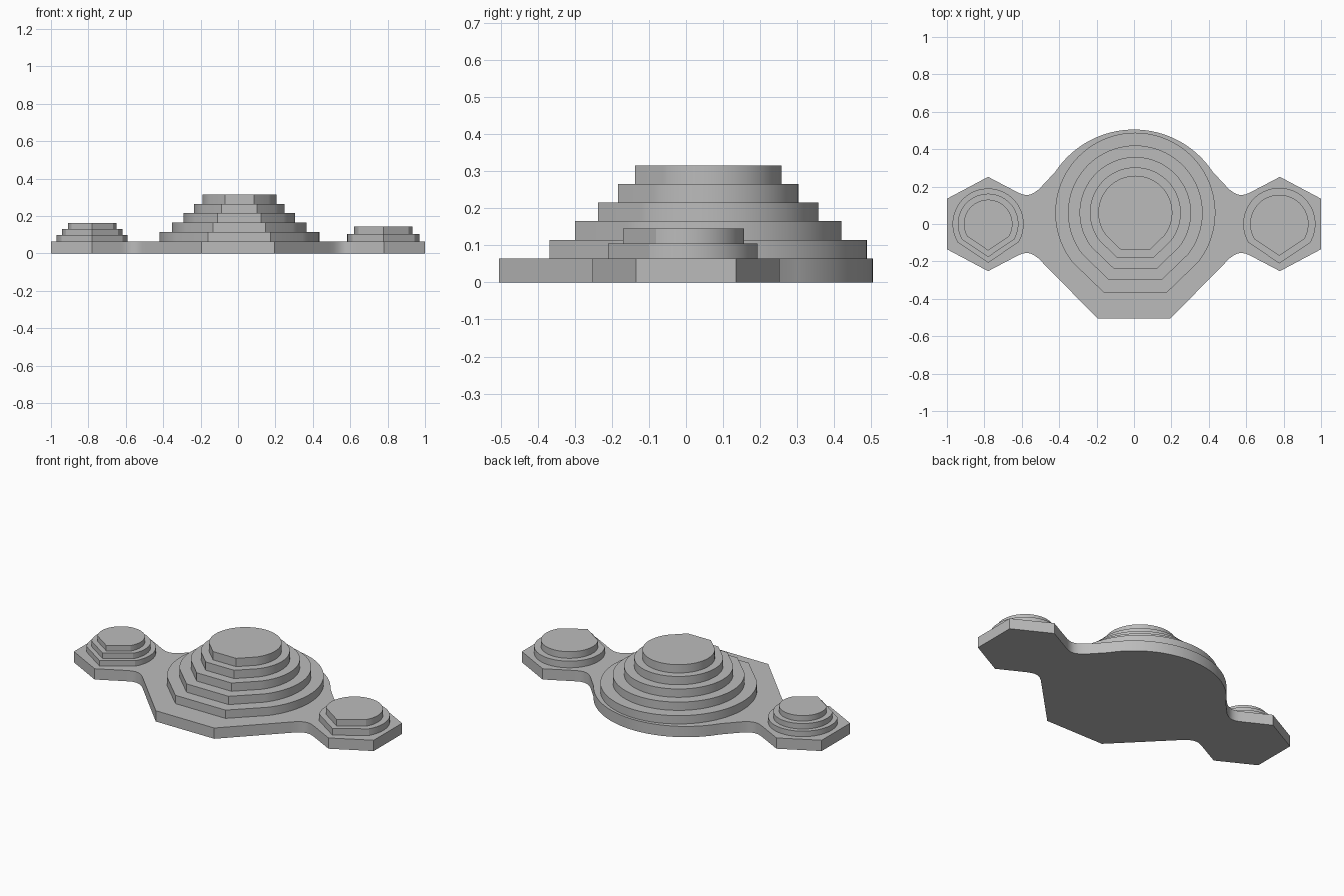
import bpy
import bmesh
from math import radians, cos, sin, sqrt

cube = bpy.data.objects.get("Cube")
if cube:
    bpy.data.objects.remove(cube, do_unlink=True)

grey = bpy.data.materials.new("plain grey")
grey.use_nodes = True
COLOUR = (0.5, 0.5, 0.5, 1)
grey.diffuse_color = COLOUR
bsdf = grey.node_tree.nodes["Principled BSDF"]
bsdf.inputs["Base Color"].default_value = COLOUR
bsdf.inputs["Roughness"].default_value = 0.8


def slab(name, outline, z0, z1, bottom=False):
    """Upright prism from a counter-clockwise outline."""
    bm = bmesh.new()
    low = [bm.verts.new((x, y, z0)) for x, y in outline]
    high = [bm.verts.new((x, y, z1)) for x, y in outline]
    n = len(outline)
    bm.faces.new(high)
    if bottom:
        bm.faces.new(low[::-1])
    for i in range(n):
        j = (i + 1) % n
        bm.faces.new((low[i], low[j], high[j], high[i]))
    mesh = bpy.data.meshes.new(name)
    bm.to_mesh(mesh)
    bm.free()
    obj = bpy.data.objects.new(name, mesh)
    bpy.context.collection.objects.link(obj)
    mesh.materials.append(grey)
    bpy.ops.object.select_all(action="DESELECT")
    obj.select_set(True)
    bpy.context.view_layer.objects.active = obj
    bpy.ops.object.shade_smooth_by_angle(angle=radians(18))
    return obj


def arc(radius, start, end, steps):
    angles = [radians(start + (end - start) * i / steps) for i in range(steps + 1)]
    return [(radius * cos(a), radius * sin(a)) for a in angles]


def tier(name, centre, radius, front, arc_start, z0, z1):
    """Round step whose front is cut into straight facets."""
    points = arc(radius, arc_start, 180 - arc_start, 56)
    points += [(x * radius, y * radius) for x, y in front]
    slab(name, [(centre[0] + x, centre[1] + y) for x, y in points], z0, z1)


BASE_TOP = 0.065

# Base plate: hexagon ends joined to the body by curved necks
hexagon = [(1, 0.135), (0.78, 0.252)]
neck = [(0.635, 0.176), (0.615, 0.166), (0.595, 0.158), (0.575, 0.155),
        (0.557, 0.157), (0.535, 0.166), (0.512, 0.183), (0.49, 0.205)]
side_back = hexagon + neck
back = arc(0.505, 33.5, 146.5, 40)
front_right = [(0.195, -0.505)] + [(x, -y) for x, y in reversed(side_back)]
outline = front_right + side_back + back
outline += [(-x, y) for x, y in reversed(side_back)]
outline += [(-x, y) for x, y in reversed(front_right)]
slab("base_plate", outline, 0, BASE_TOP, bottom=True)

# Central mound: five steps with an octagonal front
octagon_front = [(-0.39, -1), (0.39, -1)]
for i, radius in enumerate((0.428, 0.36, 0.298, 0.243, 0.198)):
    z = BASE_TOP + 0.05 * i
    tier(f"central_step_{i + 1}", (0.007, 0.06), radius,
         octagon_front, -38, z, z + 0.05)

# Side mounds: steps with a pointed hexagonal front
pointed_front = [(0, -1.09)]
sides = (("right", -0.78, (0.19, 0.162, 0.13), 0.033),
         ("left", 0.777, (0.193, 0.156), 0.04))
for side, x, radii, height in sides:
    for i, radius in enumerate(radii):
        z = BASE_TOP + height * i
        tier(f"{side}_step_{i + 1}", (x, 0), radius,
             pointed_front, -31, z, z + height)
